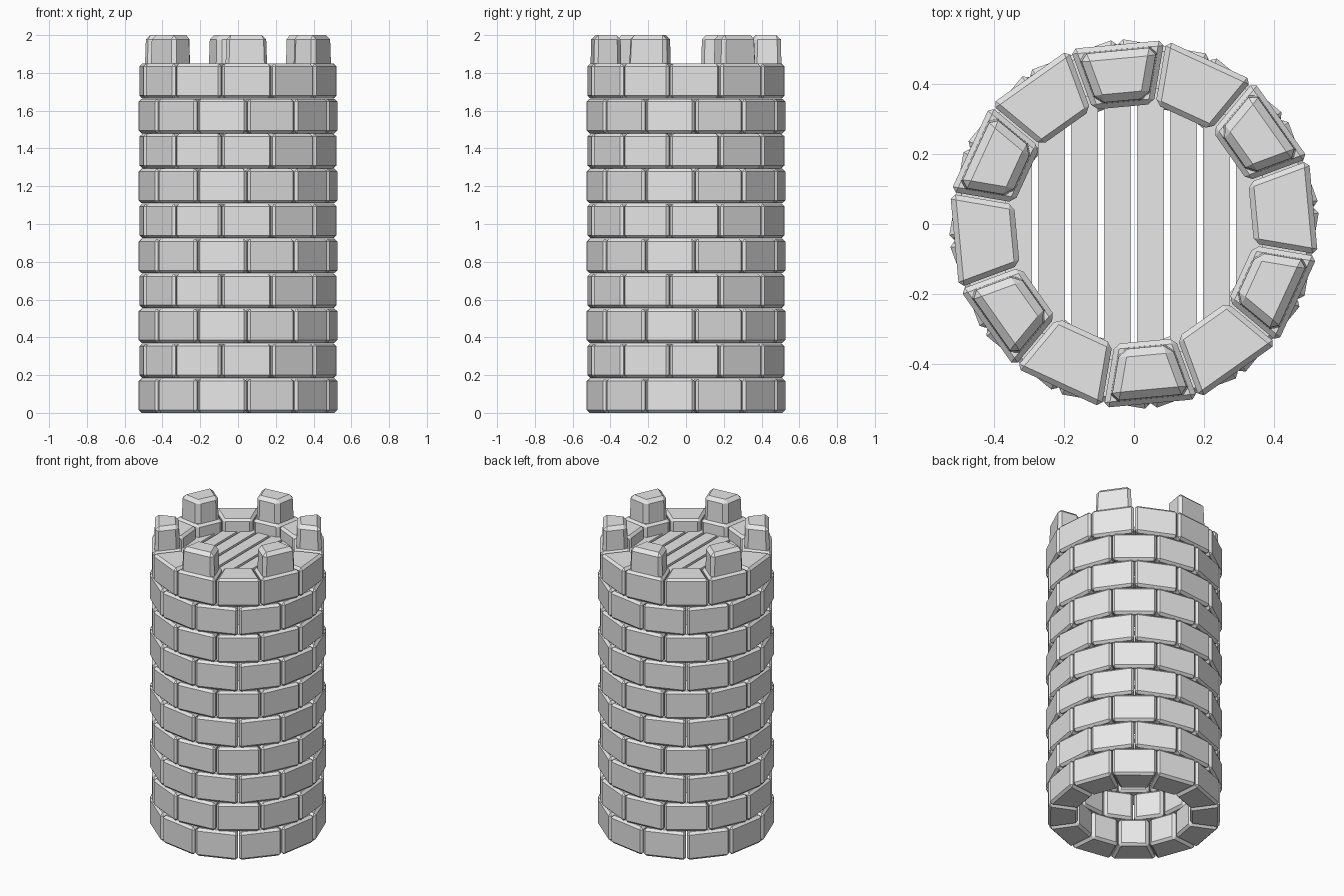
import bpy, bmesh, math
from mathutils import Matrix, Vector

if "Cube" in bpy.data.objects:
    bpy.data.objects.remove(bpy.data.objects["Cube"])

N, ROWS, PITCH = 12, 10, 0.185
R_IN, R_OUT, GAP = 0.335, 0.513, 0.003
TAN, COS = math.tan(math.pi / N), math.cos(math.pi / N)
TOP_ANGLE = math.radians(-84.7)


def material(name, rgb):
    m = bpy.data.materials.new(name)
    m.diffuse_color = (*rgb, 1)
    m.use_nodes = True
    m.node_tree.nodes["Principled BSDF"].inputs["Base Color"].default_value = m.diffuse_color
    return m


stone_grey = material("stone grey", (0.8, 0.8, 0.8))


def finish(bm, name):
    bmesh.ops.recalc_face_normals(bm, faces=bm.faces)
    me = bpy.data.meshes.new(name)
    bm.to_mesh(me)
    bm.free()
    me.materials.append(stone_grey)
    ob = bpy.data.objects.new(name, me)
    bpy.context.collection.objects.link(ob)
    return ob


def wedge(bm, angle, z0, z1, d0, d1, bevel):
    """Bevelled ring stone, inset by d0 at the bottom and d1 at the top."""
    tmp = bmesh.new()
    rot = Matrix.Rotation(angle, 4, 'Z')
    loops = []
    for z, d in ((z0, d0), (z1, d1)):
        pts = []
        for r, s in ((R_IN + d, -1), (R_OUT - d, -1), (R_OUT - d, 1), (R_IN + d, 1)):
            half = r * TAN - (GAP + d) / COS
            pts.append(tmp.verts.new(rot @ Vector((r, s * half, z))))
        loops.append(pts)
    low, high = loops
    tmp.faces.new(low[::-1])
    tmp.faces.new(high)
    for i in range(4):
        j = (i + 1) % 4
        tmp.faces.new((low[i], low[j], high[j], high[i]))
    bmesh.ops.bevel(tmp, geom=tmp.edges[:], offset=bevel, segments=1,
                    affect='EDGES', profile=0.5)
    me = bpy.data.meshes.new("tmp")
    tmp.to_mesh(me)
    tmp.free()
    bm.from_mesh(me)
    bpy.data.meshes.remove(me)


# stone courses, each shifted half a stone from the next
for row in range(ROWS):
    bm = bmesh.new()
    shift = TOP_ANGLE + ((ROWS - 1 - row) % 2) * math.pi / N
    for k in range(N):
        wedge(bm, shift + k * math.tau / N, row * PITCH,
              (row + 1) * PITCH - (0.002 if row < ROWS - 1 else 0), 0, 0, 0.015)
    finish(bm, f"stone_course_{row + 1}")

# battlements on every second stone of the top course
bm = bmesh.new()
for k in range(0, N, 2):
    wedge(bm, TOP_ANGLE + k * math.tau / N, 1.80, 2.0, 0.013, 0.018, 0.022)
finish(bm, "battlements")

# plank floor near the top, gaps running along y
bm = bmesh.new()
STEP, WIDTH = 0.094, 0.077
for i in range(-4, 4):
    x = (i + 0.5) * STEP
    length = 2 * math.sqrt(0.39 ** 2 - x * x)
    bmesh.ops.create_cube(bm, size=1, matrix=Matrix.Translation((x, 0, 1.755))
                          @ Matrix.Diagonal((WIDTH, length, 0.03, 1)))
finish(bm, "floor_planks")
